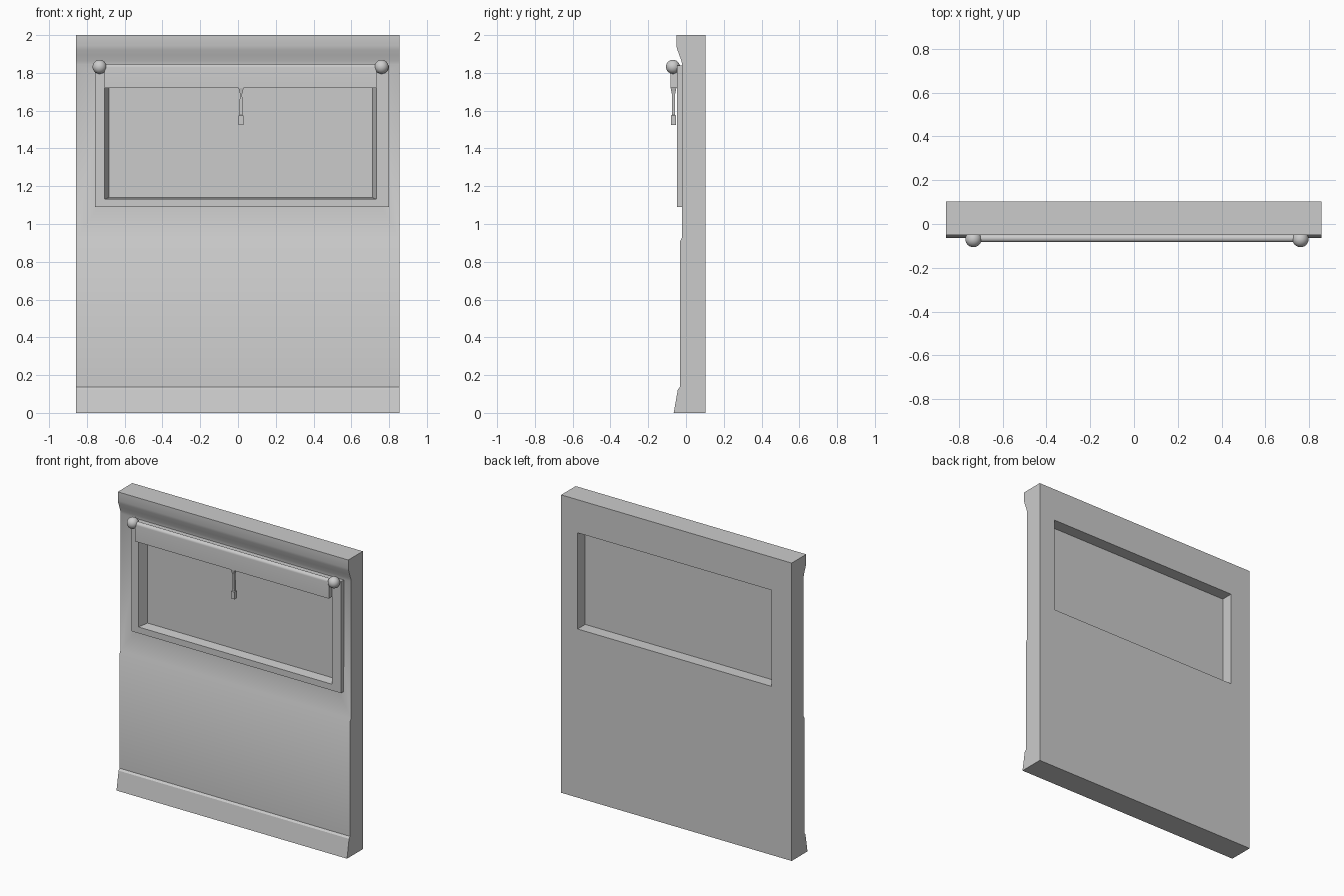
import bpy, bmesh, math

if "Cube" in bpy.data.objects:
    bpy.data.objects.remove(bpy.data.objects["Cube"])


def finish(name, bm, smooth=None):
    bmesh.ops.recalc_face_normals(bm, faces=bm.faces)
    mesh = bpy.data.meshes.new(name)
    bm.to_mesh(mesh)
    bm.free()
    obj = bpy.data.objects.new(name, mesh)
    bpy.context.collection.objects.link(obj)
    if smooth:
        smooth_by_angle(obj, smooth)
    return obj


def activate(obj):
    bpy.ops.object.select_all(action='DESELECT')
    bpy.context.view_layer.objects.active = obj
    obj.select_set(True)


def smooth_by_angle(obj, degrees):
    activate(obj)
    bpy.ops.object.shade_smooth_by_angle(angle=math.radians(degrees))


def loft(name, loops, caps=(True, True), smooth=None):
    """Join a series of equal-length point loops with quads."""
    bm = bmesh.new()
    rings = [[bm.verts.new(p) for p in loop] for loop in loops]
    n = len(rings[0])
    for a, b in zip(rings, rings[1:]):
        for i in range(n):
            j = (i + 1) % n
            bm.faces.new((a[i], a[j], b[j], b[i]))
    if caps[0]:
        bm.faces.new(rings[0])
    if caps[1]:
        bm.faces.new(rings[-1])
    return finish(name, bm, smooth)


def extrude_x(name, profile, x0, x1, smooth=None):
    return loft(name, [[(x, y, z) for y, z in profile] for x in (x0, x1)], smooth=smooth)


def rect_xz(x0, x1, z0, z1, y):
    return [(x0, y, z0), (x1, y, z0), (x1, y, z1), (x0, y, z1)]


def rect_xy(cx, cy, w, d, z):
    return [(cx - w, cy - d, z), (cx + w, cy - d, z), (cx + w, cy + d, z), (cx - w, cy + d, z)]


# window opening: x range, z range
X0, X1, Z0, Z1 = -0.706, 0.733, 1.132, 1.778

# wall with skirting, dado step and cornice
profile = [(0.103, 0), (-0.065, 0), (-0.043, 0.125), (-0.032, 0.137), (-0.031, 0.91),
           (-0.021, 0.928), (-0.02, 1.845), (-0.025, 1.865), (-0.035, 1.893),
           (-0.046, 1.923), (-0.051, 1.942), (-0.051, 2.0), (0.103, 2.0)]
wall = extrude_x("wall_panel", profile, -0.857, 0.855)

# cut the opening through the wall
cutter = loft("opening_cutter", [rect_xz(X0, X1, Z0, Z1, y) for y in (-0.3, 0.3)])
cut = wall.modifiers.new("opening", 'BOOLEAN')
cut.object = cutter
cut.operation = 'DIFFERENCE'
cut.solver = 'EXACT'
activate(wall)
bpy.ops.object.modifier_apply(modifier=cut.name)
bpy.data.objects.remove(cutter)
smooth_by_angle(wall, 30)

# window surround with splayed reveal
loft("window_frame", [
    rect_xz(-0.757, 0.80, 1.09, 1.84, -0.018),
    rect_xz(-0.757, 0.80, 1.09, 1.84, -0.048),
    rect_xz(X0, X1, Z0, Z1, -0.048),
    rect_xz(X0 + 0.024, X1 - 0.022, Z0 + 0.008, Z1 - 0.008, 0.017),
], caps=(False, False))

# window pane
loft("window_pane", [rect_xz(X0, X1, Z0, Z1, y) for y in (0.016, 0.022)])

# rolled blind: flat drop with a rounded top
cy, cz, r = -0.065, 1.829, 0.018
arc = [(cy + r * math.cos(math.pi * i / 12), cz + r * math.sin(math.pi * i / 12))
       for i in range(13)]
extrude_x("blind", [(cy - r, 1.72), (cy + r, 1.72)] + arc, X0, X1, smooth=30)

# ball ends of the blind rail
for side, x in (("left", -0.733), ("right", 0.76)):
    bm = bmesh.new()
    bmesh.ops.create_uvsphere(bm, u_segments=24, v_segments=16, radius=0.037)
    bmesh.ops.translate(bm, verts=bm.verts, vec=(x, -0.069, 1.832))
    finish("ball_end_" + side, bm, 40)

# pull cord with tassel: (half width, half depth, height)
sections = [(0.015, 0.016, 1.725), (0.006, 0.009, 1.69), (0.009, 0.009, 1.578),
            (0.013, 0.013, 1.574), (0.013, 0.013, 1.525)]
loft("pull_cord", [rect_xy(0.016, -0.066, w, d, z) for w, d, z in sections])
